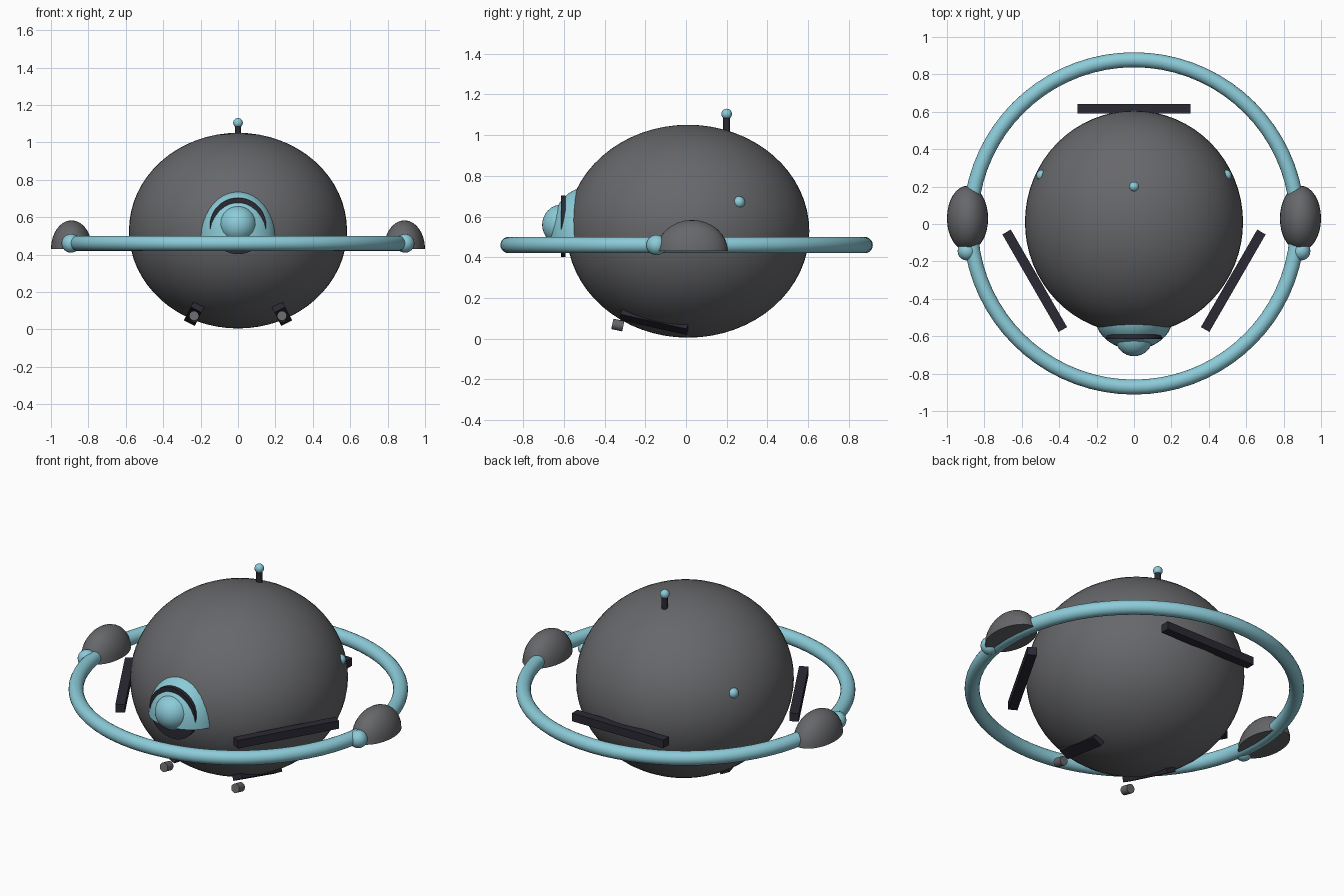
import bpy, bmesh, math
from mathutils import Matrix, Vector

cube = bpy.data.objects.get("Cube")
if cube:
    bpy.data.objects.remove(cube, do_unlink=True)


def material(name, rgb):
    m = bpy.data.materials.new(name)
    m.use_nodes = True
    m.diffuse_color = (*rgb, 1)
    m.node_tree.nodes["Principled BSDF"].inputs["Base Color"].default_value = (*rgb, 1)
    return m


GREY = material("warm grey", (0.135, 0.137, 0.147))
AQUA = material("pale aqua", (0.26, 0.60, 0.69))
DARK = material("dark slate", (0.024, 0.022, 0.034))


def finish(name, mat, smooth=True):
    ob = bpy.context.object
    ob.name = name
    ob.data.materials.append(mat)
    if smooth:
        bpy.ops.object.shade_smooth_by_angle(angle=math.radians(40))
    return ob


def ellipsoid(name, mat, loc, radii, segs=32, half=False):
    """Scaled sphere; half keeps only the closed upper dome."""
    bpy.ops.mesh.primitive_uv_sphere_add(segments=segs, ring_count=segs // 2, location=loc)
    me = bpy.context.object.data
    bm = bmesh.new()
    bm.from_mesh(me)
    if half:
        cut = bmesh.ops.bisect_plane(bm, geom=bm.verts[:] + bm.edges[:] + bm.faces[:], dist=1e-4,
                                     plane_co=(0, 0, 0), plane_no=(0, 0, 1), clear_inner=True)
        rim = [e for e in bm.edges if e.is_boundary]
        bmesh.ops.holes_fill(bm, edges=rim, sides=0)
    bmesh.ops.scale(bm, vec=radii, verts=bm.verts)
    bmesh.ops.recalc_face_normals(bm, faces=bm.faces)
    bm.to_mesh(me)
    bm.free()
    return finish(name, mat)


def cylinder(name, mat, loc, radius, depth, rot=(0, 0, 0), segs=32):
    bpy.ops.mesh.primitive_cylinder_add(vertices=segs, radius=radius, depth=depth,
                                        location=loc, rotation=rot)
    return finish(name, mat)


def box(name, mat, loc, size, rot):
    bpy.ops.mesh.primitive_cube_add(size=1, location=loc, rotation=rot)
    bpy.context.object.scale = size
    return finish(name, mat, smooth=False)


# Main hull
ellipsoid("hull", GREY, (0, 0.01, 0.528), (0.583, 0.596, 0.523), segs=64)

# Orbiting ring
bpy.ops.mesh.primitive_torus_add(major_radius=0.875, minor_radius=0.04, major_segments=72,
                                 minor_segments=20, location=(0, 0.003, 0.46))
finish("ring", AQUA)

# Front eye: hood, dark collar and lens
ellipsoid("eye_hood", AQUA, (0, -0.5, 0.495), (0.207, 0.17, 0.246), segs=40, half=True)
cylinder("eye_collar", DARK, (0, -0.603, 0.553), 0.151, 0.022, (math.pi / 2, 0, 0), 40)
ellipsoid("eye_lens", AQUA, (0, -0.607, 0.56), (0.1, 0.1, 0.1))

# Antenna
cylinder("antenna_rod", DARK, (0, 0.2, 1.03), 0.017, 0.13, segs=16)
ellipsoid("antenna_tip", AQUA, (0, 0.2, 1.104), (0.026, 0.026, 0.026), segs=20)

# Mirrored parts
for side, s in (("left", 1), ("right", -1)):
    ellipsoid(side + "_pod", GREY, (s * 0.89, 0.03, 0.43), (0.11, 0.175, 0.153), half=True)
    ellipsoid(side + "_pod_lamp", AQUA, (s * 0.893, -0.145, 0.46), (0.05, 0.05, 0.05), segs=24)
    ellipsoid(side + "_side_button", AQUA, (s * 0.492, 0.26, 0.67), (0.03, 0.03, 0.03), segs=20)
    # Skid follows the underside, rolled with the hull
    box(side + "_skid", DARK, (s * 0.235, -0.155, 0.083), (0.065, 0.335, 0.032),
        (math.radians(-14), math.radians(-27 * s), 0))
    cylinder(side + "_skid_nozzle", GREY, (s * 0.235, -0.335, 0.067), 0.026, 0.055,
             (math.radians(78), 0, 0), 20)

# Three bars spaced around the hull inside the ring
for i, name in enumerate(("rear_bar", "right_bar", "left_bar")):
    a = i * math.tau / 3
    loc = Matrix.Rotation(a, 3, "Z") @ Vector((0, 0.613, 0)) + Vector((0, 0.003, 0.46))
    box(name, DARK, loc, (0.602, 0.052, 0.048), (0, 0, a))
